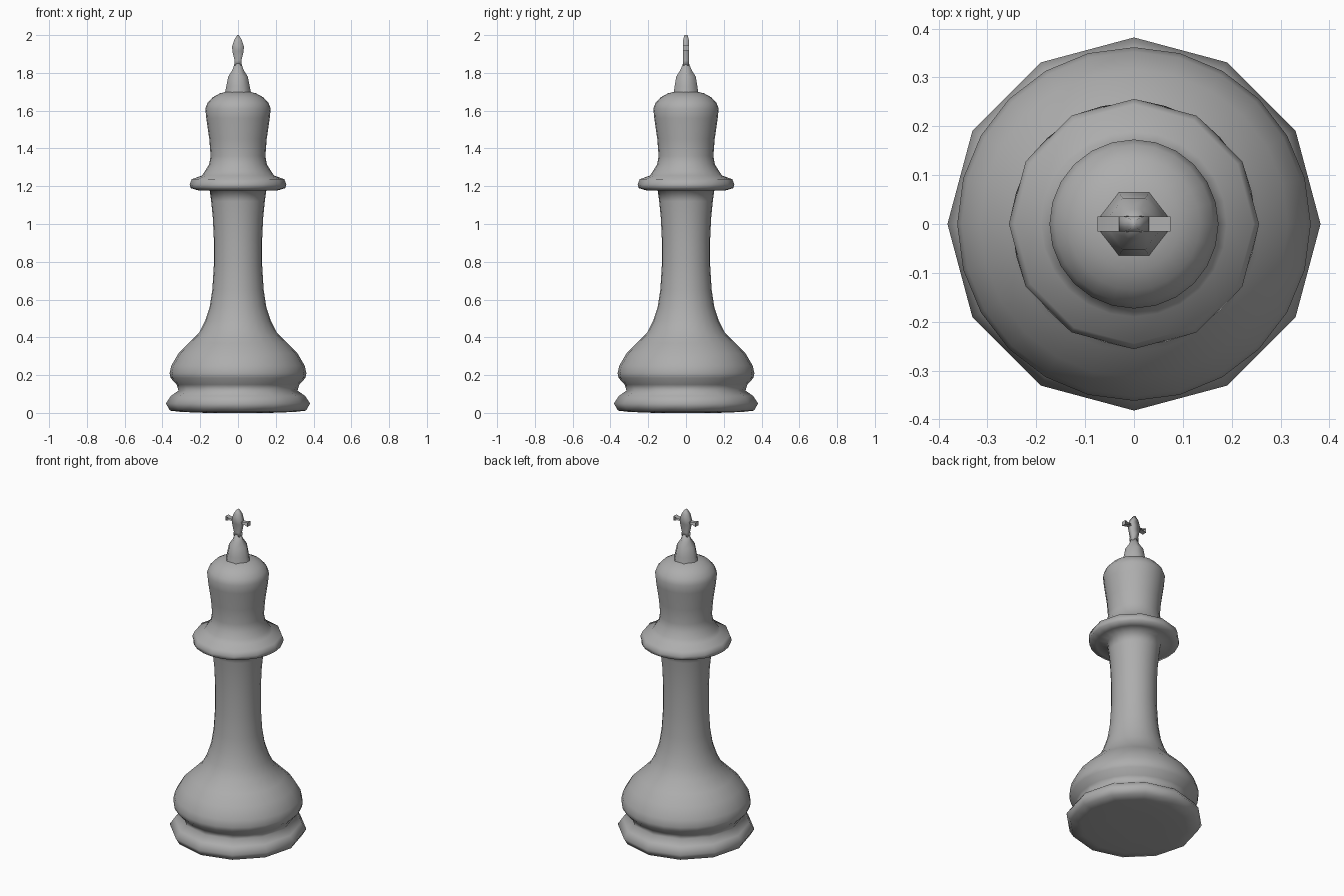
import bpy, math

if "Cube" in bpy.data.objects:
    bpy.data.objects.remove(bpy.data.objects["Cube"])

N = 24
grey = bpy.data.materials.new("dark_grey")
grey.diffuse_color = (0.42, 0.42, 0.42, 1)
grey.use_nodes = True
grey.node_tree.nodes["Principled BSDF"].inputs["Base Color"].default_value = grey.diffuse_color


def make_object(name, verts, faces, angle):
    mesh = bpy.data.meshes.new(name)
    mesh.from_pydata(verts, [], faces)
    mesh.materials.append(grey)
    obj = bpy.data.objects.new(name, mesh)
    bpy.context.collection.objects.link(obj)
    bpy.ops.object.select_all(action='DESELECT')
    obj.select_set(True)
    bpy.context.view_layer.objects.active = obj
    bpy.ops.object.mode_set(mode='EDIT')
    bpy.ops.mesh.select_all(action='SELECT')
    bpy.ops.mesh.normals_make_consistent(inside=False)
    bpy.ops.object.mode_set(mode='OBJECT')
    bpy.ops.object.shade_smooth_by_angle(angle=math.radians(angle))
    return obj


def loft(name, rings, angle):
    """Skin a stack of equal-length rings and cap both ends."""
    n = len(rings[0])
    verts = [p for ring in rings for p in ring]
    faces = [(k * n + i, k * n + (i + 1) % n, (k + 1) * n + (i + 1) % n, (k + 1) * n + i)
             for k in range(len(rings) - 1) for i in range(n)]
    faces += [tuple(reversed(range(n))), tuple(range(len(verts) - n, len(verts)))]
    return make_object(name, verts, faces, angle)


def turned_ring(r, z, sides):
    """24 points; 12-sided rings put every other point on a chord midpoint."""
    ring = []
    for i in range(N):
        rr = r * math.cos(math.pi / 12) if sides == 12 and i % 2 else r
        a = 2 * math.pi * i / N
        ring.append((rr * math.cos(a), rr * math.sin(a), z))
    return ring


# turned body: foot, bell, stem, collar and head (radius, height, sides)
profile = [
    (0.17, 0.0, 24), (0.30, 0.005, 12), (0.36, 0.012, 12), (0.382, 0.05, 12),
    (0.355, 0.09, 12), (0.315, 0.118, 12), (0.325, 0.15, 24), (0.357, 0.185, 24),
    (0.362, 0.21, 24), (0.353, 0.25, 24), (0.315, 0.315, 24), (0.26, 0.37, 24),
    (0.205, 0.425, 24), (0.175, 0.485, 24), (0.15, 0.56, 24), (0.136, 0.65, 24),
    (0.128, 0.78, 24), (0.128, 0.92, 24), (0.133, 1.03, 24), (0.142, 1.12, 24),
    (0.15, 1.178, 24), (0.21, 1.178, 24), (0.25, 1.19, 24), (0.256, 1.21, 12),
    (0.245, 1.237, 12), (0.19, 1.257, 24), (0.175, 1.28, 24), (0.153, 1.315, 24),
    (0.145, 1.36, 24), (0.152, 1.45, 24), (0.168, 1.56, 24), (0.173, 1.61, 24),
    (0.162, 1.64, 24), (0.135, 1.67, 24), (0.095, 1.692, 24), (0.05, 1.702, 24),
]
loft("turned_body", [turned_ring(*p) for p in profile], 85)


# faceted finial base, an eight-sided taper
def octagon(a, b, z):
    q = [(a, 0.25 * b), (0.45 * a, b), (-0.45 * a, b), (-a, 0.25 * b)]
    return [(x, y, z) for x, y in q] + [(-x, -y, z) for x, y in q]


loft("finial_base", [octagon(a, b, z) for a, b, z in [
    (0.07, 0.066, 1.69), (0.062, 0.06, 1.73), (0.052, 0.052, 1.78),
    (0.03, 0.03, 1.815), (0.018, 0.016, 1.85)]], 75)


# upright of the cross, a flat leaf shape
def flat_ring(a, b, z):
    return [(a, b, z), (-a, b, z), (-a, -b, z), (a, -b, z)]


loft("cross_upright", [flat_ring(a, b, z) for a, b, z in [
    (0.02, 0.016, 1.84), (0.018, 0.015, 1.865), (0.03, 0.015, 1.915),
    (0.031, 0.015, 1.94), (0.02, 0.015, 1.975), (0.004, 0.009, 2.0)]], 95)

# cross arms: thin sleeves, open at front and back, flared at the tips
for side, name in ((-1, "cross_arm_left"), (1, "cross_arm_right")):
    path = [(0.025, 1.934), (0.05, 1.936), (0.075, 1.944),
            (0.075, 1.918), (0.05, 1.926), (0.025, 1.928)]
    verts = [(side * x, y, z) for x, z in path for y in (-0.015, 0.015)]
    faces = [(2 * i, 2 * i + 1, 2 * i + 3, 2 * i + 2) for i in range(5)]
    make_object(name, verts, faces, 35)
